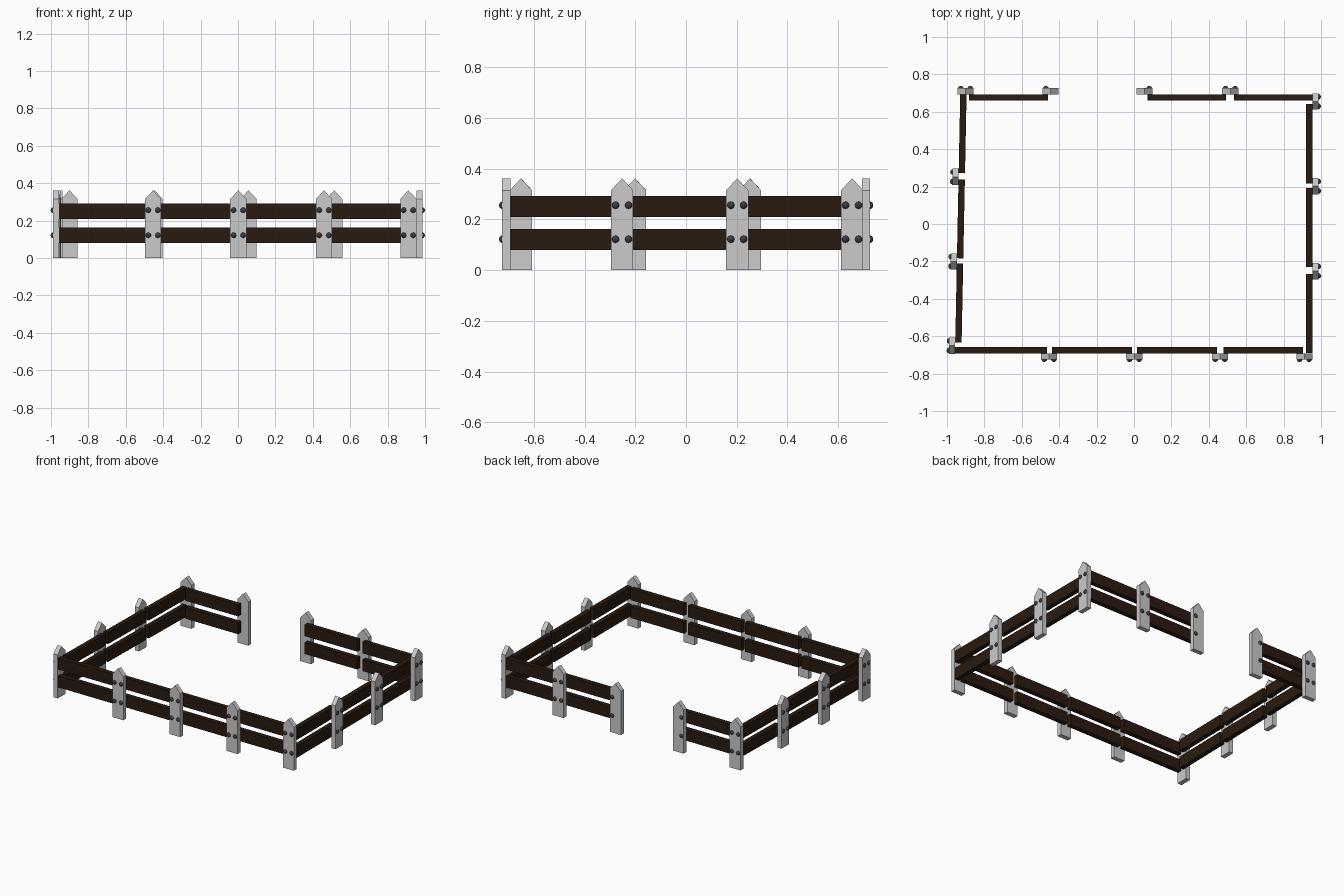
import bpy, bmesh, math
from mathutils import Matrix, Vector

if "Cube" in bpy.data.objects:
    bpy.data.objects.remove(bpy.data.objects["Cube"])


def material(name, rgb):
    m = bpy.data.materials.new(name)
    m.diffuse_color = (*rgb, 1)
    m.use_nodes = True
    m.node_tree.nodes["Principled BSDF"].inputs["Base Color"].default_value = m.diffuse_color
    return m


WOOD = material("dark_wood", (0.022, 0.011, 0.005))
IRON = material("dark_iron", (0.045, 0.045, 0.05))


def finish(bm, name, matrix, mat=None):
    bmesh.ops.recalc_face_normals(bm, faces=bm.faces)
    mesh = bpy.data.meshes.new(name)
    bm.to_mesh(mesh)
    bm.free()
    ob = bpy.data.objects.new(name, mesh)
    ob.matrix_world = matrix
    if mat:
        mesh.materials.append(mat)
    bpy.context.collection.objects.link(ob)
    return ob


# Each side is laid out along local x; local -y faces outward, rails lie on +y
def post(name, side, u):
    w = 0.0435
    profile = [(-w, 0), (w, 0), (w, 0.315), (0, 0.362), (-w, 0.315)]
    bm = bmesh.new()
    face = bm.faces.new([bm.verts.new((u + x, 0, z)) for x, z in profile])
    ext = bmesh.ops.extrude_face_region(bm, geom=[face])
    verts = [v for v in ext["geom"] if isinstance(v, bmesh.types.BMVert)]
    bmesh.ops.translate(bm, vec=(0, -0.033, 0), verts=verts)
    finish(bm, name, side)


def rail(name, side, u0, u1, z0, z1):
    bm = bmesh.new()
    bmesh.ops.create_cube(bm, size=1)
    bmesh.ops.scale(bm, vec=(u1 - u0, 0.034, z1 - z0), verts=bm.verts)
    bmesh.ops.translate(bm, vec=((u0 + u1) / 2, 0.017, (z0 + z1) / 2), verts=bm.verts)
    finish(bm, name, side, WOOD)


def bolt(name, side, u, z):
    # domed head: outer half of a sphere
    bm = bmesh.new()
    bmesh.ops.create_uvsphere(bm, u_segments=12, v_segments=8, radius=0.0145)
    bmesh.ops.delete(bm, geom=[v for v in bm.verts if v.co.z < -0.001], context='VERTS')
    bmesh.ops.scale(bm, vec=(1, 1, 0.85), verts=bm.verts)
    bmesh.ops.transform(bm, matrix=Matrix.Translation((u, -0.033, z)) @ Matrix.Rotation(math.pi / 2, 4, 'X'), verts=bm.verts)
    for f in bm.faces:
        f.smooth = True
    finish(bm, name, side, IRON)


# name: origin, angle, posts (position, bolt columns), rail spans
BOTH = (-1, 1)
SIDES = {
    "front": ((0, -0.692), 0,
              [(-0.454, BOTH), (0.002, BOTH), (0.46, BOTH), (0.911, BOTH)],
              [(-0.96, -0.465), (-0.438, -0.011), (0.016, 0.444), (0.479, 0.904)]),
    "right": ((0.954, 0), 90,
              [(-0.252, BOTH), (0.202, BOTH), (0.655, BOTH)],
              [(-0.69, -0.266), (-0.231, 0.193), (0.217, 0.641)]),
    "back": ((0, 0.693), 180,
             [(-0.515, BOTH), (-0.056, (-1,)), (0.446, (1,)), (0.901, BOTH)],
             [(-0.957, -0.535), (-0.492, -0.072), (0.461, 0.882)]),
    "left": ((-0.943, 0), 268.85,
             [(-0.252, BOTH), (0.201, BOTH), (0.651, BOTH)],
             [(-0.695, -0.272), (-0.238, 0.183), (0.211, 0.634)]),
}

for name, (origin, angle, posts, spans) in SIDES.items():
    side = Matrix.Translation(Vector((*origin, 0))) @ Matrix.Rotation(math.radians(angle), 4, 'Z')
    for u, columns in posts:
        post(name + "_post", side, u)
        for c in columns:
            for z in (0.122, 0.256):
                bolt(name + "_bolt", side, u + c * 0.0255, z)
    for u0, u1 in spans:
        rail(name + "_lower_rail", side, u0, u1, 0.08, 0.163)
        rail(name + "_upper_rail", side, u0, u1, 0.209, 0.292)
